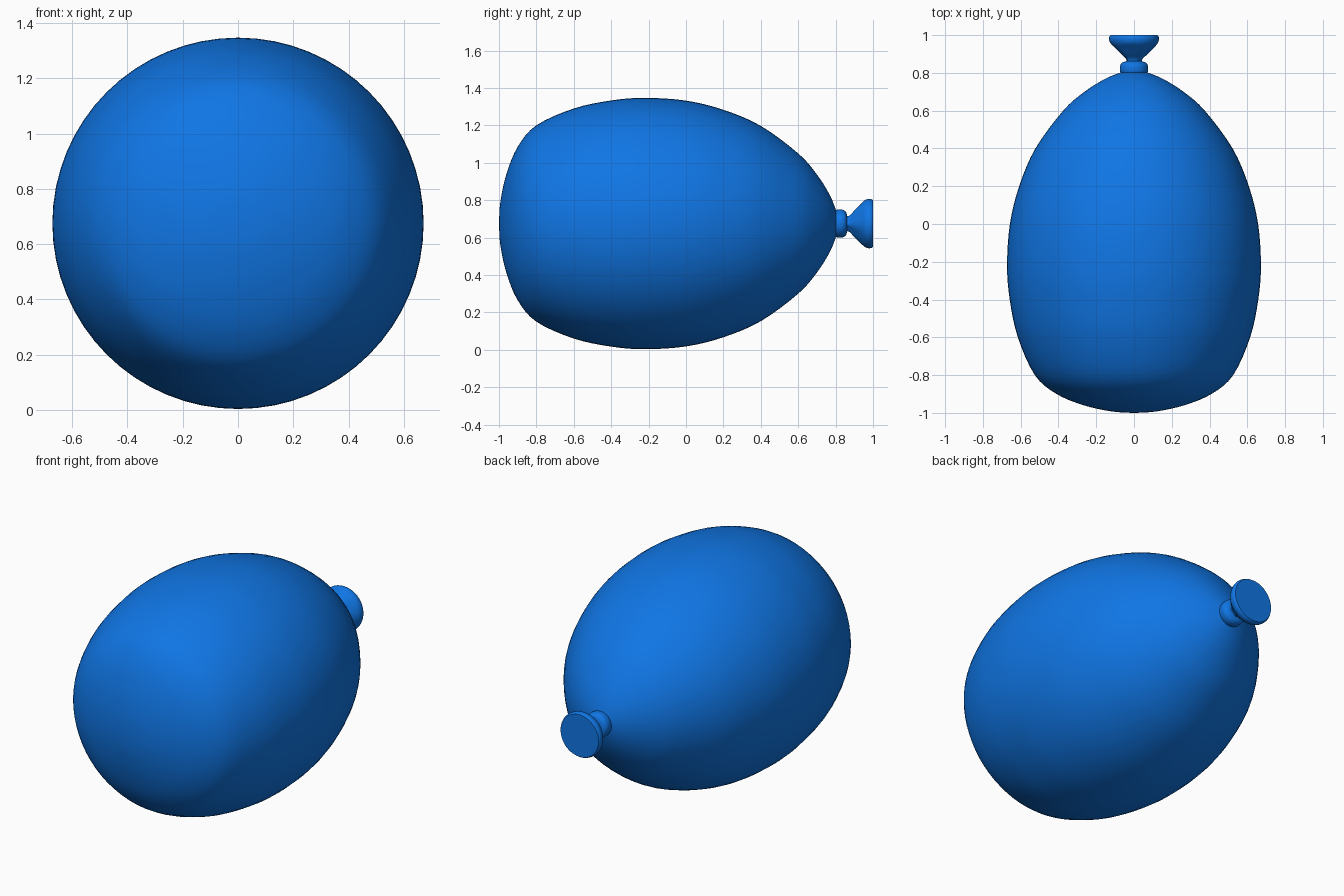
import bpy, bmesh
from math import sin, cos, pi
from mathutils import Vector

cube = bpy.data.objects.get("Cube")
if cube:
    bpy.data.objects.remove(cube, do_unlink=True)

CENTRE_Z = 0.675

blue = bpy.data.materials.new("balloon blue")
blue.use_nodes = True
colour = (0.005, 0.18, 0.78, 1)
blue.diffuse_color = colour
bsdf = blue.node_tree.nodes["Principled BSDF"]
bsdf.inputs["Base Color"].default_value = colour
bsdf.inputs["Roughness"].default_value = 0.5


def smooth_profile(points, steps):
    """Catmull-Rom curve through (y, radius) points."""
    pts = [Vector(p) for p in points]
    pts = [2 * pts[0] - pts[1]] + pts + [2 * pts[-1] - pts[-2]]
    out = []
    for a, b, c, d in zip(pts, pts[1:], pts[2:], pts[3:]):
        for i in range(steps):
            t = i / steps
            out.append(0.5 * (2 * b + (c - a) * t + (2 * a - 5 * b + 4 * c - d) * t ** 2
                              + (3 * b - a - 3 * c + d) * t ** 3))
    return out + [pts[-2]]


def lathe(name, profile, sides, ripple=lambda y, a: 1.0):
    """Spin a (y, radius) profile round the y axis and cap both ends."""
    bm = bmesh.new()
    rings = []
    for y, r in profile:
        ring = []
        for i in range(sides):
            a = 2 * pi * i / sides
            k = r * ripple(y, a)
            ring.append(bm.verts.new((k * cos(a), y, CENTRE_Z + k * sin(a))))
        rings.append(ring)
    for lo, hi in zip(rings, rings[1:]):
        for i in range(sides):
            j = (i + 1) % sides
            bm.faces.new((lo[i], hi[i], hi[j], lo[j]))
    bm.faces.new(rings[0])
    bm.faces.new(rings[-1][::-1])
    bmesh.ops.recalc_face_normals(bm, faces=bm.faces)
    mesh = bpy.data.meshes.new(name)
    bm.to_mesh(mesh)
    bm.free()
    mesh.materials.append(blue)
    obj = bpy.data.objects.new(name, mesh)
    bpy.context.collection.objects.link(obj)
    bpy.ops.object.select_all(action="DESELECT")
    obj.select_set(True)
    bpy.context.view_layer.objects.active = obj
    bpy.ops.object.shade_smooth_by_angle(angle=0.8)
    return obj


# Inflated body: blunt front, tapering to the neck at the back
body = [(-1, 0.01), (-0.992, 0.12), (-0.96, 0.265), (-0.9, 0.41), (-0.8, 0.525),
        (-0.6, 0.615), (-0.4, 0.658), (-0.22, 0.672), (0, 0.657), (0.2, 0.608),
        (0.4, 0.522), (0.6, 0.375), (0.7, 0.262), (0.77, 0.15), (0.81, 0.05)]
lathe("balloon_body", smooth_profile(body, 4), 64)

# Rolled knot
knot = [(0.785, 0.04), (0.79, 0.062), (0.805, 0.073), (0.823, 0.075),
        (0.84, 0.073), (0.855, 0.062), (0.862, 0.04)]
lathe("knot", smooth_profile(knot, 3), 32)


# Flared mouth with soft gathers that fade out at the flat end
def gathers(y, a):
    return 1 + 0.09 * max(0, 0.96 - y) / 0.1 * cos(5 * a + 0.6)


mouth = [(0.85, 0.036), (0.875, 0.043), (0.9, 0.07), (0.93, 0.1), (0.955, 0.124),
         (0.975, 0.132), (0.99, 0.131), (1, 0.125)]
lathe("mouth_flare", smooth_profile(mouth, 3), 40, gathers)
